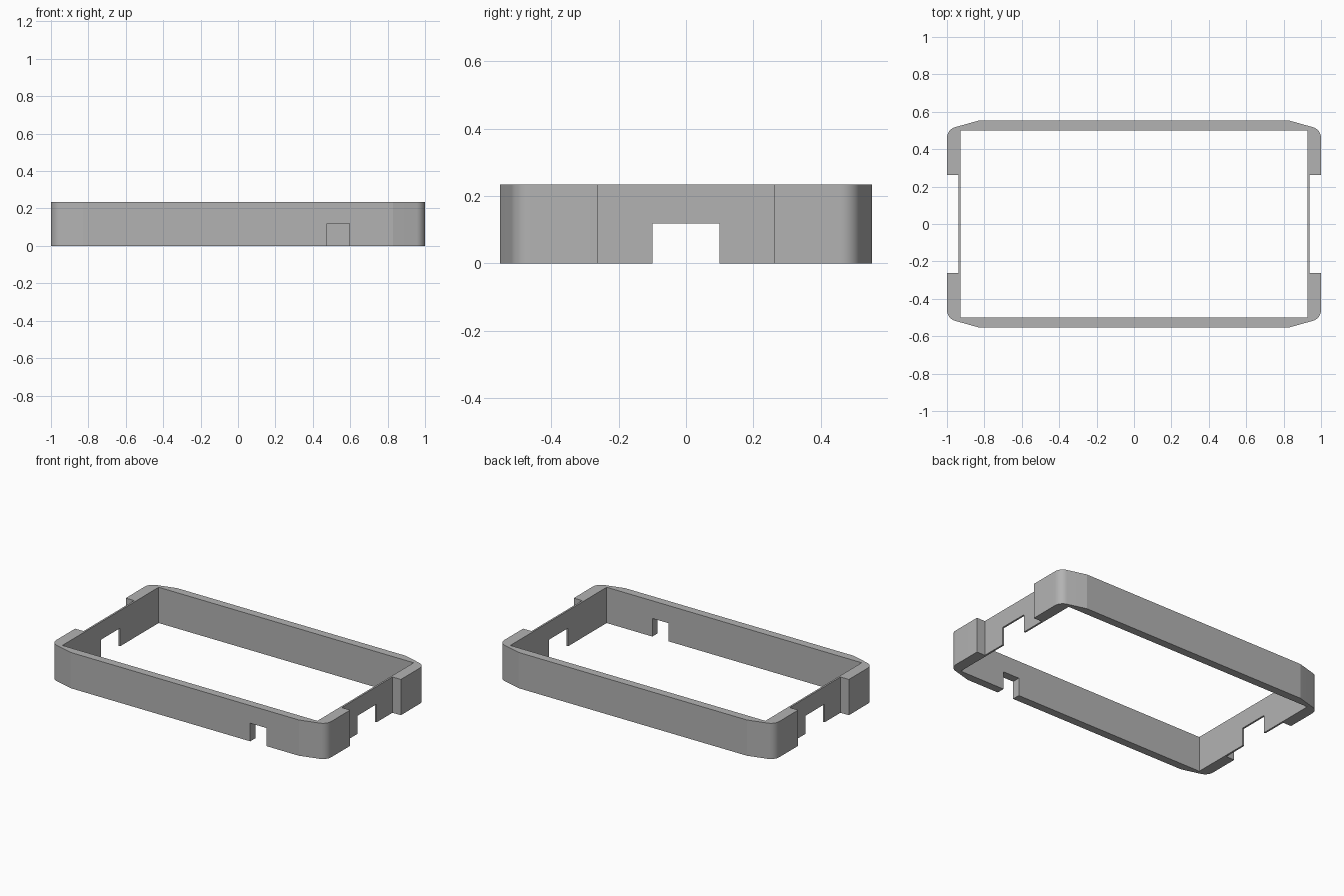
import bpy
import bmesh
from math import cos, sin, radians

if "Cube" in bpy.data.objects:
    bpy.data.objects.remove(bpy.data.objects["Cube"], do_unlink=True)

HEIGHT = 0.235
NOTCH = 0.119           # height of the cable openings

grey = bpy.data.materials.new("plain grey")
grey.use_nodes = True
colour = (0.45, 0.45, 0.45, 1)
grey.diffuse_color = colour
grey.node_tree.nodes["Principled BSDF"].inputs["Base Color"].default_value = colour


def prism(name, outline, z0, z1):
    """Closed solid from a counter-clockwise outline."""
    bm = bmesh.new()
    base = bm.faces.new([bm.verts.new((x, y, z0)) for x, y in outline])
    top = bmesh.ops.extrude_face_region(bm, geom=[base])["geom"]
    verts = [v for v in top if isinstance(v, bmesh.types.BMVert)]
    bmesh.ops.translate(bm, verts=verts, vec=(0, 0, z1 - z0))
    bmesh.ops.recalc_face_normals(bm, faces=bm.faces)
    mesh = bpy.data.meshes.new(name)
    bm.to_mesh(mesh)
    bm.free()
    mesh.materials.append(grey)
    obj = bpy.data.objects.new(name, mesh)
    bpy.context.collection.objects.link(obj)
    return obj


def cut(target, x0, x1, y0, y1, z0, z1):
    """Subtract a box from the target."""
    box = prism("cutter", [(x0, y0), (x1, y0), (x1, y1), (x0, y1)], z0, z1)
    box.hide_render = True
    mod = target.modifiers.new("cut", "BOOLEAN")
    mod.operation = "DIFFERENCE"
    mod.solver = "EXACT"
    mod.object = box
    bpy.context.view_layer.objects.active = target
    bpy.ops.object.modifier_apply(modifier=mod.name)
    bpy.data.objects.remove(box, do_unlink=True)


# Outer outline: rounded corner running into a shallow taper, mirrored round
R, STEPS, SWEEP = 0.06, 10, 74.5
corner = [(1 - R + R * cos(radians(SWEEP * i / STEPS)),
           0.46 + R * sin(radians(SWEEP * i / STEPS))) for i in range(STEPS + 1)]
corner.append((0.83, 0.553))
half = corner + [(-x, y) for x, y in reversed(corner)]
outline = half + [(-x, -y) for x, y in half]
frame = prism("frame", outline, 0, HEIGHT)

# Open middle
cut(frame, -0.927, 0.927, -0.5, 0.5, -0.1, HEIGHT + 0.1)

# Recess and opening on each end
for side in (-1, 1):
    xs = sorted((side * 0.939, side * 1.1))
    cut(frame, *xs, -0.263, 0.263, -0.1, HEIGHT + 0.1)
    xs = sorted((side * 0.9, side * 1.1))
    cut(frame, *xs, -0.099, 0.099, -0.1, NOTCH)

# Single opening in the front wall
cut(frame, 0.476, 0.595, -0.7, -0.4, -0.1, NOTCH)

# Smooth rounded corners, crisp edges elsewhere
bpy.ops.object.select_all(action="DESELECT")
frame.select_set(True)
bpy.context.view_layer.objects.active = frame
bpy.ops.object.shade_smooth_by_angle(angle=radians(12))
